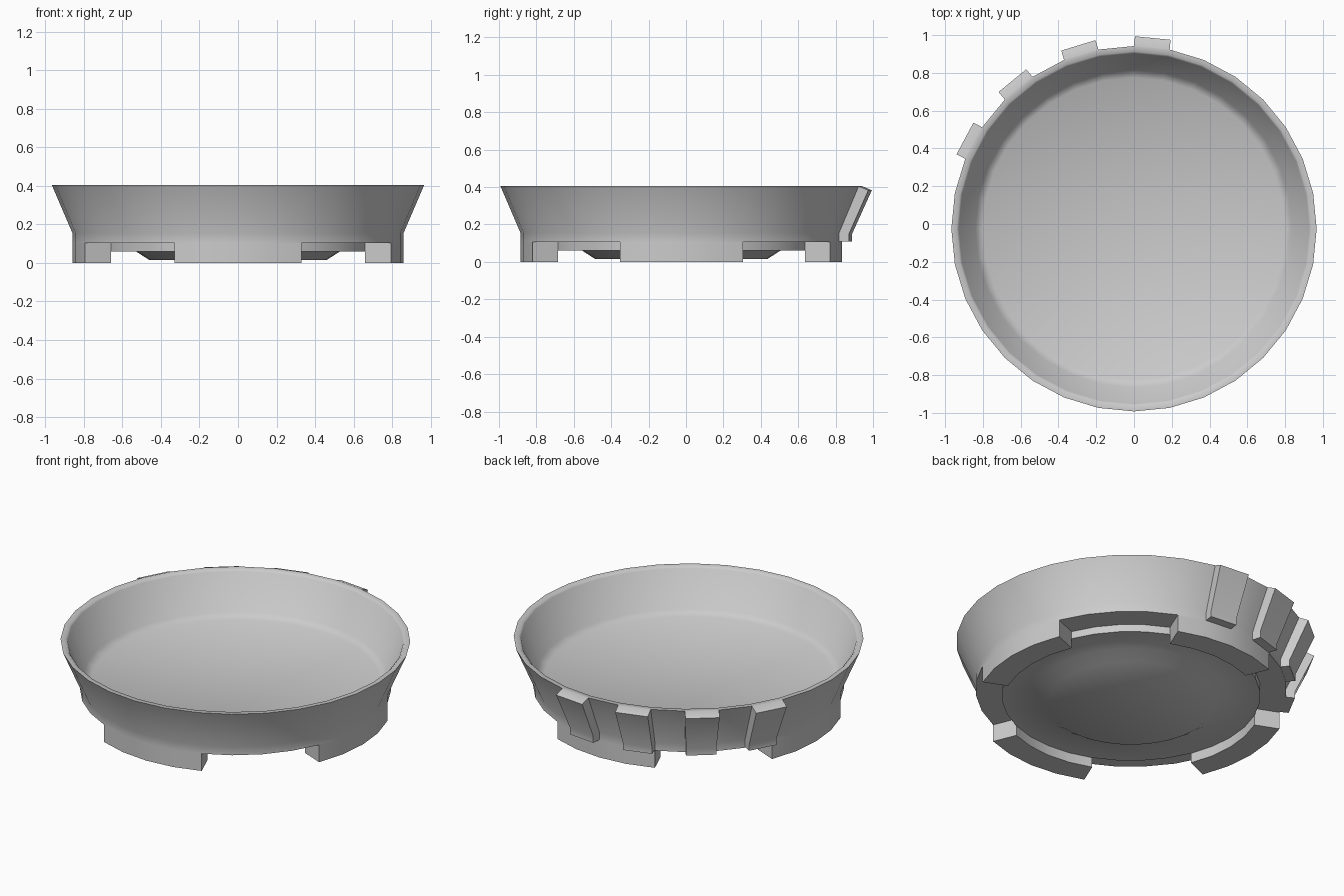
import bpy, bmesh
from math import sin, cos, radians

if "Cube" in bpy.data.objects:
    bpy.data.objects.remove(bpy.data.objects["Cube"])

SIDES = 32
STEP = 360 / SIDES
CY = -0.025  # the dish centre sits forward of the ribs


def polar(r, deg, z):
    a = radians(deg)
    return (r * cos(a), r * sin(a) + CY, z)


def finish(name, bm, angle):
    bmesh.ops.recalc_face_normals(bm, faces=bm.faces)
    me = bpy.data.meshes.new(name)
    bm.to_mesh(me)
    bm.free()
    ob = bpy.data.objects.new(name, me)
    bpy.context.collection.objects.link(ob)
    bpy.ops.object.select_all(action='DESELECT')
    ob.select_set(True)
    bpy.context.view_layer.objects.active = ob
    bpy.ops.object.shade_smooth_by_angle(angle=radians(angle))
    return ob


def skin(bm, loops, closed):
    """Join matching point loops with quads; cap the two ends if asked."""
    n = len(loops[0])
    for a, b in zip(loops, loops[1:]):
        for i in range(n):
            j = (i + 1) % n
            bm.faces.new((a[i], a[j], b[j], b[i]))
    if closed:
        bm.faces.new(loops[0])
        bm.faces.new(loops[-1])


# Dish: lathed from floor centre, over the rim, to the stepped underside
profile = [(0.80, 0.16), (0.84, 0.185), (0.928, 0.395), (0.938, 0.405),
           (0.967, 0.405), (0.86, 0.155), (0.86, 0.105), (0.715, 0.105),
           (0.715, 0.06), (0.53, 0.06), (0.46, 0.015)]
bm = bmesh.new()
skin(bm, [[bm.verts.new(polar(r, k * STEP, z)) for k in range(SIDES)]
          for r, z in profile], True)
finish("dish", bm, 50)

# Four curved feet
section = [(0.715, 0.0), (0.86, 0.0), (0.86, 0.105), (0.715, 0.105)]
for q, side in enumerate(("right", "back", "left", "front")):
    bm = bmesh.new()
    skin(bm, [[bm.verts.new(polar(r, q * 90 + k * STEP, z)) for r, z in section]
              for k in range(-2, 3)], True)
    finish("foot_" + side, bm, 40)

# Grip ribs: wall facets pushed outwards (radius, outward push, height)
rib = [(0.955, 0, 0.403), (0.967, 0, 0.405), (0.967, 0.052, 0.383),
       (0.86, 0.052, 0.147), (0.86, 0.052, 0.108), (0.85, 0, 0.108),
       (0.85, 0, 0.155)]
for n in range(4):
    start = 78.75 + n * 2 * STEP
    mid = radians(start + STEP / 2)
    bm = bmesh.new()
    loops = []
    for deg in (start, start + STEP):
        loop = []
        for r, push, z in rib:
            x, y, z = polar(r, deg, z)
            loop.append(bm.verts.new((x + push * cos(mid), y + push * sin(mid), z)))
        loops.append(loop)
    skin(bm, loops, True)
    finish(f"grip_rib_{n + 1}", bm, 40)
